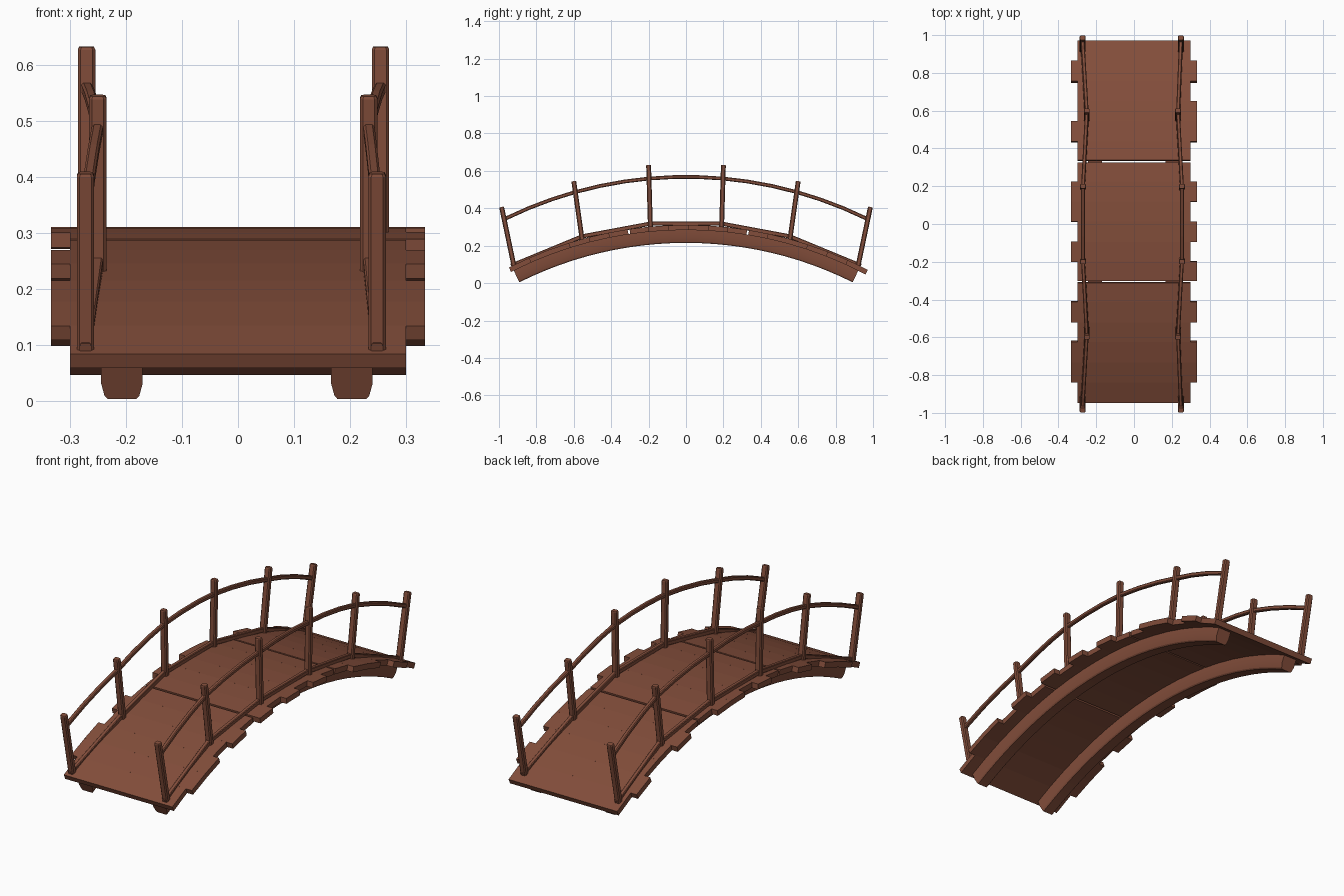
import bpy, bmesh, math
from mathutils import Vector

if "Cube" in bpy.data.objects:
    bpy.data.objects.remove(bpy.data.objects["Cube"])

wood = bpy.data.materials.new("brown wood")
wood.diffuse_color = (0.225, 0.075, 0.043, 1)
wood.use_nodes = True
wood.node_tree.nodes["Principled BSDF"].inputs["Base Color"].default_value = wood.diffuse_color
CZ = -1.775                      # height of the arch centre
R_LOW, R_BEAM, R_DECK = 1.99, 2.06, 2.087


def finish(name, bm, smooth=False):
    bmesh.ops.recalc_face_normals(bm, faces=bm.faces)
    me = bpy.data.meshes.new(name)
    bm.to_mesh(me)
    bm.free()
    me.materials.append(wood)
    ob = bpy.data.objects.new(name, me)
    bpy.context.collection.objects.link(ob)
    if smooth:
        bpy.context.view_layer.objects.active = ob
        ob.select_set(True)
        bpy.ops.object.shade_smooth_by_angle(angle=math.radians(25))
        ob.select_set(False)
    return ob


def sweep(name, pts, section, smooth=False, scales=None):
    """Carry a closed (x, normal) section along a path lying near the yz plane."""
    bm = bmesh.new()
    pts = [Vector(p) for p in pts]
    rings = []
    for i, p in enumerate(pts):
        t = pts[min(i + 1, len(pts) - 1)] - pts[max(i - 1, 0)]
        t.x = 0
        n = Vector((1, 0, 0)).cross(t.normalized())
        s = scales[i] if scales else 1
        rings.append([bm.verts.new(p + Vector((u * s, 0, 0)) + n * v * s) for u, v in section])
    k = len(section)
    for a, b in zip(rings, rings[1:]):
        for j in range(k):
            bm.faces.new((a[j], a[(j + 1) % k], b[(j + 1) % k], b[j]))
    bm.faces.new(rings[0])
    bm.faces.new(rings[-1])
    return finish(name, bm, smooth)


def rect(w, h, c):
    """Rectangle section with cut corners."""
    a, b = w / 2, h / 2
    return [(a, b - c), (a - c, b), (c - a, b), (-a, b - c),
            (-a, c - b), (c - a, -b), (a - c, -b), (a, c - b)]


def arc(r, y):
    return math.sqrt(r * r - y * y) + CZ


# Two arched beams with narrowed lower edges
H = R_BEAM - R_LOW
beam = [(-0.037, H), (0.037, H), (0.037, 0.03), (0.031, 0.006), (0.026, 0),
        (-0.026, 0), (-0.031, 0.006), (-0.037, 0.03)]
A = math.radians(26.6)
for side, x in (("left", -0.207), ("right", 0.203)):
    path = []
    for i in range(25):
        a = -A + 2 * A * i / 24
        path.append((x, R_LOW * math.sin(a), R_LOW * math.cos(a) + CZ))
    sweep(side + "_beam", path, beam, True)

# Deck planks, some longer to the left or right, with two open gaps
edges = [-0.94 + 1.905 * i / 18 for i in range(19)]
long_left = {1, 2, 4, 7, 9, 10, 13, 16}
long_right = {1, 2, 4, 6, 8, 10, 13, 14, 16}
for i in range(18):
    y0, y1 = edges[i], edges[i + 1]
    y0 += 0.005 if i in (6, 12) else -0.001
    y1 -= 0.005 if i in (5, 11) else -0.001
    xl = -0.333 if i in long_left else -0.3
    xr = 0.333 if i in long_right else 0.3
    w, r = xr - xl, (R_BEAM + R_DECK) / 2 - 0.001
    th = R_DECK - R_BEAM
    sec = [(-w / 2, -th / 2), (w / 2, -th / 2), (w / 2, th / 2), (-w / 2, th / 2)]
    xm = (xl + xr) / 2
    sweep("deck_plank", [(xm, y0, arc(r, y0)), (xm, y1, arc(r, y1))], sec)

# Posts leaning outwards: base y, base z, top y, top z
posts = [(0.92, 0.092, 0.986, 0.407), (0.555, 0.23, 0.6, 0.545), (0.19, 0.29, 0.2, 0.632)]
post_x = {"left": (-0.272, -0.25, -0.27), "right": (0.248, 0.233, 0.254)}
for side, xs in post_x.items():
    for x, (yb, zb, yt, zt) in zip(xs, posts):
        for s in (-1, 1):
            b, t = Vector((x, s * yb, zb)), Vector((x, s * yt, zt))
            d = (t - b).normalized() * 0.005
            sweep(side + "_post", [b, t - d, t], rect(0.031, 0.026, 0.005),
                  scales=(1, 1, 0.85))

    # Handrail: arched, following the posts sideways
    knots = [(-0.965, xs[0]), (-0.59, xs[1]), (-0.198, xs[2]),
             (0.198, xs[2]), (0.59, xs[1]), (0.965, xs[0])]
    path = []
    for (ya, xa), (yb, xb) in zip(knots, knots[1:]):
        for k in range(3):
            f = k / 3
            y = ya + (yb - ya) * f
            path.append((xa + (xb - xa) * f, y, math.sqrt(2.2 ** 2 - y * y) + 0.568 - 2.2))
    y, x = knots[-1]
    path.append((x, y, math.sqrt(2.2 ** 2 - y * y) + 0.568 - 2.2))
    sweep(side + "_handrail", path, rect(0.02, 0.02, 0.004))

    # Foot rail: straight pieces from post base to post base
    foot = [(-0.935, 0.093, xs[0]), (-0.555, 0.25, xs[1]), (-0.19, 0.318, xs[2]),
            (0.19, 0.318, xs[2]), (0.555, 0.25, xs[1]), (0.935, 0.093, xs[0])]
    sweep(side + "_foot_rail", [(x, y, z) for y, z, x in foot], rect(0.02, 0.022, 0.003))
